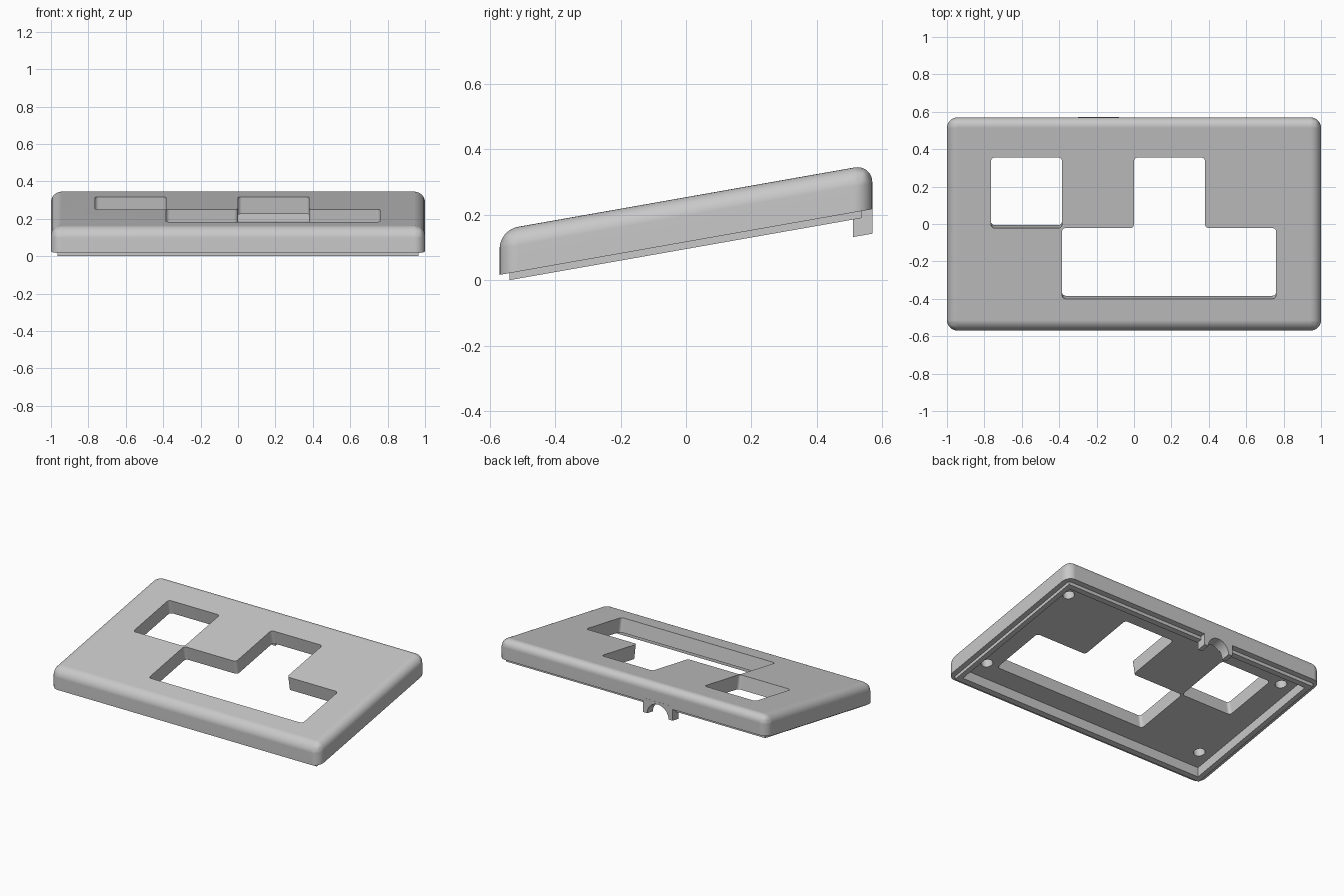
import bpy, bmesh, math
from mathutils import Vector, Matrix

old = bpy.data.objects.get("Cube")
if old:
    bpy.data.objects.remove(old, do_unlink=True)

TILT = math.radians(10)
SLOPE = math.tan(TILT)
NORMAL = Vector((0, -math.sin(TILT), math.cos(TILT)))
TOP, RIM, LIP = 0.254, 0.117, 0.0955      # heights of the sloped planes at y = 0
PLATE = 0.093                             # thickness of the top plate

grey = bpy.data.materials.new("light_grey_plastic")
grey.use_nodes = True
COLOUR = (0.58, 0.58, 0.58, 1)
grey.diffuse_color = COLOUR
grey.node_tree.nodes["Principled BSDF"].inputs["Base Color"].default_value = COLOUR


def finish(name, bm):
    bmesh.ops.recalc_face_normals(bm, faces=bm.faces)
    mesh = bpy.data.meshes.new(name)
    bm.to_mesh(mesh)
    bm.free()
    mesh.materials.append(grey)
    obj = bpy.data.objects.new(name, mesh)
    bpy.context.collection.objects.link(obj)
    return obj


def prism(name, low, high, round_edges=None, radius=0.0, segments=6):
    """Join two matching outlines; round the edges chosen by round_edges."""
    bm = bmesh.new()
    a = [bm.verts.new(p) for p in low]
    b = [bm.verts.new(p) for p in high]
    bm.faces.new(a)
    bm.faces.new(b)
    for i in range(len(a)):
        j = (i + 1) % len(a)
        bm.faces.new((a[i], a[j], b[j], b[i]))
    if round_edges:
        top, bottom = set(b), set(a)
        edges = [e for e in bm.edges if
                 round_edges == "all_but_low" and not set(e.verts) <= bottom or
                 round_edges == "sides" and len(set(e.verts) & top) == 1]
        bmesh.ops.bevel(bm, geom=edges, offset=radius, segments=segments,
                        profile=0.5, affect='EDGES', clamp_overlap=True)
    return finish(name, bm)


def slab(name, x0, x1, y0, y1, low, high, **kw):
    """Block with upright sides and sloped top and bottom."""
    rect = [(x0, y0), (x1, y0), (x1, y1), (x0, y1)]
    return prism(name, *[[(x, y, h + SLOPE * y) for x, y in rect] for h in (low, high)], **kw)


def opening(name, outline):
    """Cutter square to the sloped top, with rounded corners."""
    pts = [Vector((x, y, TOP + SLOPE * y)) for x, y in outline]
    return prism(name, [p - NORMAL * 0.2 for p in pts], [p + NORMAL * 0.05 for p in pts],
                 round_edges="sides", radius=0.02)


def cylinder(name, centre, axis, radius, length):
    bm = bmesh.new()
    turn = Vector((0, 0, 1)).rotation_difference(axis).to_matrix().to_4x4()
    bmesh.ops.create_cone(bm, cap_ends=True, segments=32, radius1=radius, radius2=radius,
                          depth=length, matrix=Matrix.Translation(centre) @ turn)
    return finish(name, bm)


def combine(target, tool, operation):
    mod = target.modifiers.new(tool.name, 'BOOLEAN')
    mod.operation, mod.solver, mod.object = operation, 'EXACT', tool
    bpy.context.view_layer.update()
    result = bpy.data.meshes.new_from_object(
        target.evaluated_get(bpy.context.evaluated_depsgraph_get()))
    target.modifiers.clear()
    target.data = result
    bpy.data.objects.remove(tool, do_unlink=True)


# Rounded outer shell, inset lip and cable tab
case = slab("top_case", -1, 1, -0.57, 0.57, RIM, TOP,
            round_edges="all_but_low", radius=0.056, segments=8)
combine(case, slab("lip", -0.965, 0.965, -0.54, 0.537, LIP, RIM + 0.01), 'UNION')

# Shallow cavity under the top plate
ceiling = TOP - PLATE / math.cos(TILT)
combine(case, slab("cavity", -0.93, 0.93, -0.505, 0.503, LIP - 0.1, ceiling), 'DIFFERENCE')

# Cable tab at the back with an arched notch
TAB_X = -0.19
combine(case, slab("cable_tab", TAB_X - 0.11, TAB_X + 0.11, 0.51, 0.571, 0.042, RIM + 0.02), 'UNION')
combine(case, cylinder("cable_notch", (TAB_X, 0.54, 0.135), Vector((0, 1, SLOPE)), 0.08, 0.2),
        'DIFFERENCE')

# Key openings: one square, and one wide opening with a square step
left, mid, right = -0.385, -0.022, 0.76
combine(case, opening("square_opening",
        [(-0.765, mid), (left, mid), (left, 0.355), (-0.765, 0.355)]), 'DIFFERENCE')
combine(case, opening("stepped_opening",
        [(left, -0.4), (right, -0.4), (right, mid), (0.38, mid),
         (0.38, 0.355), (0, 0.355), (0, mid), (left, mid)]), 'DIFFERENCE')

# Blind screw holes in the underside
for x in (-0.84, 0.84):
    for y in (-0.385, 0.385):
        centre = Vector((x, y, ceiling + SLOPE * y))
        combine(case, cylinder("screw_hole", centre, NORMAL, 0.036, 0.12), 'DIFFERENCE')

# Smooth rounding with crisp edges
bpy.ops.object.select_all(action='DESELECT')
case.select_set(True)
bpy.context.view_layer.objects.active = case
bpy.ops.object.shade_smooth_by_angle(angle=math.radians(30))
weighted = case.modifiers.new("even_shading", 'WEIGHTED_NORMAL')
weighted.keep_sharp = True
